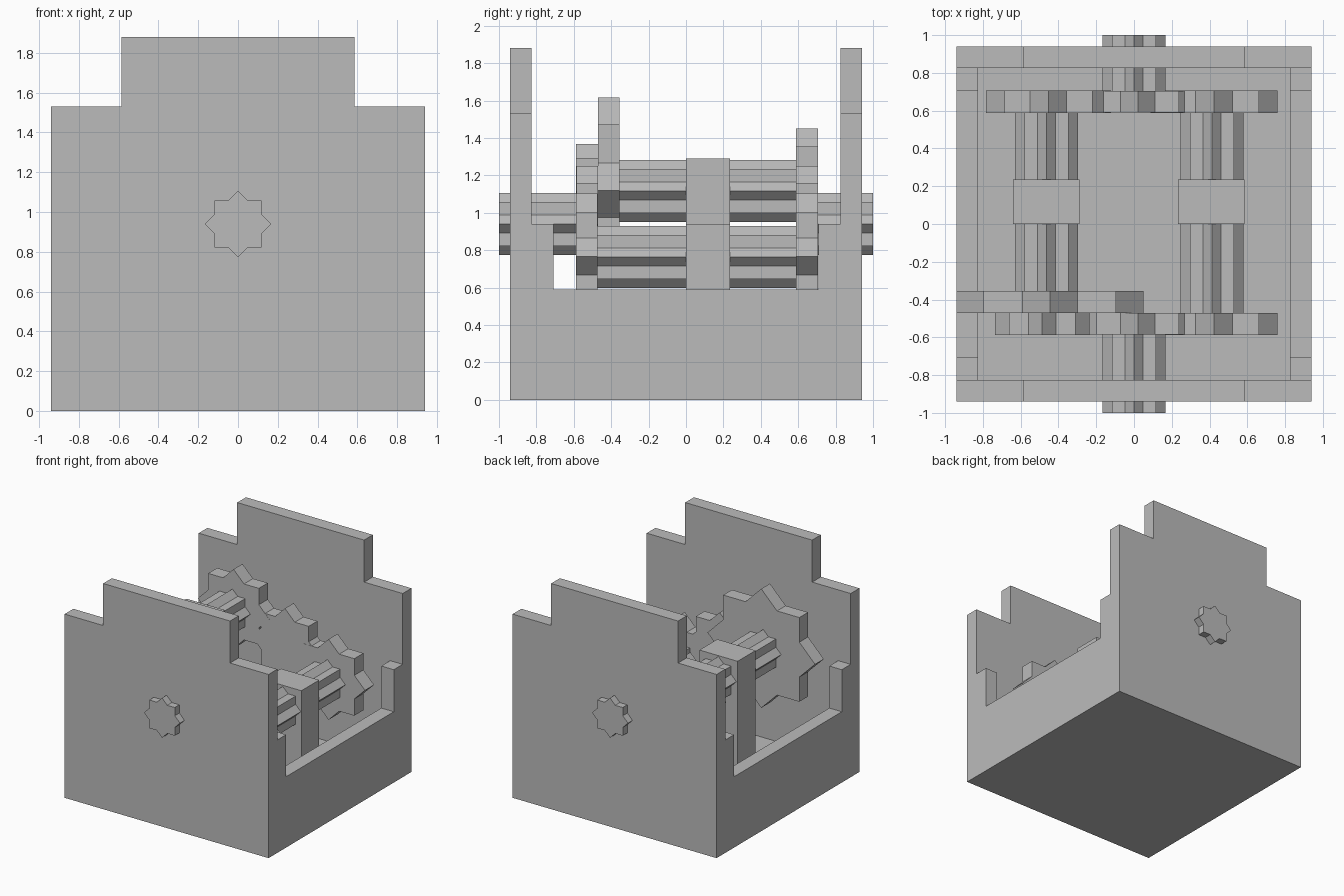
import bpy, bmesh, math
from mathutils import Vector

cube = bpy.data.objects.get("Cube")
if cube:
    bpy.data.objects.remove(cube)

grey = bpy.data.materials.new("plain grey")
grey.use_nodes = True
tone = (0.5, 0.5, 0.5, 1)
grey.diffuse_color = tone
grey.node_tree.nodes["Principled BSDF"].inputs["Base Color"].default_value = tone

HALF, WALL, INNER = 0.94, 0.115, 0.825


def prism(name, profile, axis, start, end):
    """Extrude a flat profile along x (profile is y, z) or y (profile is x, z)."""
    bm = bmesh.new()
    place = (lambda a, b: (start, a, b)) if axis == "x" else (lambda a, b: (a, start, b))
    face = bm.faces.new([bm.verts.new(place(a, b)) for a, b in profile])
    shift = Vector((end - start, 0, 0) if axis == "x" else (0, end - start, 0))
    out = bmesh.ops.extrude_face_region(bm, geom=[face])
    moved = [g for g in out["geom"] if isinstance(g, bmesh.types.BMVert)]
    bmesh.ops.translate(bm, vec=shift, verts=moved)
    bmesh.ops.recalc_face_normals(bm, faces=bm.faces)
    mesh = bpy.data.meshes.new(name)
    bm.to_mesh(mesh)
    bm.free()
    mesh.materials.append(grey)
    obj = bpy.data.objects.new(name, mesh)
    bpy.context.collection.objects.link(obj)
    return obj


def rectangle(a0, a1, b0, b1):
    return [(a0, b0), (a1, b0), (a1, b1), (a0, b1)]


def star(name, x, z, radius, start, end):
    """Eight-pointed star bar or gear: the outline of two crossed squares."""
    valley = radius * math.cos(math.pi / 4) / math.cos(math.pi / 8)
    outline = []
    for i in range(16):
        r = valley if i % 2 else radius
        a = i * math.pi / 8
        outline.append((x + r * math.cos(a), z + r * math.sin(a)))
    return prism(name, outline, "y", start, end)


def mirrored(half):
    """Complete a profile by mirroring its right half."""
    return half + [(-a, b) for a, b in reversed(half)]


# Housing: floor, stepped end walls, cut-down side walls
prism("floor", rectangle(-INNER, INNER, 0, WALL), "y", -INNER, INNER)
end_profile = mirrored([(HALF, 0), (HALF, 1.53), (0.585, 1.53), (0.585, 1.88)])
side_profile = mirrored([(INNER, 0), (INNER, 0.94), (0.708, 0.94), (0.708, 0.59)])
for label, s in (("front", -1), ("back", 1)):
    prism(label + "_wall", end_profile, "y", s * HALF, s * INNER)
for label, s in (("right", -1), ("left", 1)):
    prism(label + "_wall", side_profile, "x", s * HALF, s * INNER)

# Bearing posts carrying the two long shafts
prism("high_bearing_post", rectangle(-0.64, -0.288, WALL, 1.29), "y", 0, 0.235)
prism("low_bearing_post", rectangle(0.232, 0.584, WALL, 0.94), "y", 0, 0.235)

# Shafts
star("high_shaft", -0.463, 1.117, 0.166, -0.585, 0.7)
star("low_shaft", 0.413, 0.764, 0.166, -0.58, 0.7)
star("front_stub_shaft", 0, 0.94, 0.166, -1, -0.475)
star("back_stub_shaft", 0, 0.94, 0.166, 0.595, 1)

# Gears: large one, then the front and back trains
star("large_gear", -0.445, 1.12, 0.496, -0.47, -0.355)
star("front_high_gear", -0.486, 1.117, 0.25, -0.587, -0.47)
star("front_middle_gear", 0.02, 0.94, 0.31, -0.586, -0.471)
star("front_low_gear", 0.423, 0.766, 0.336, -0.588, -0.472)
star("back_high_gear", -0.453, 1.12, 0.33, 0.588, 0.706)
star("back_middle_gear", 0.02, 0.94, 0.31, 0.589, 0.705)
star("back_low_gear", 0.423, 0.766, 0.336, 0.587, 0.707)
